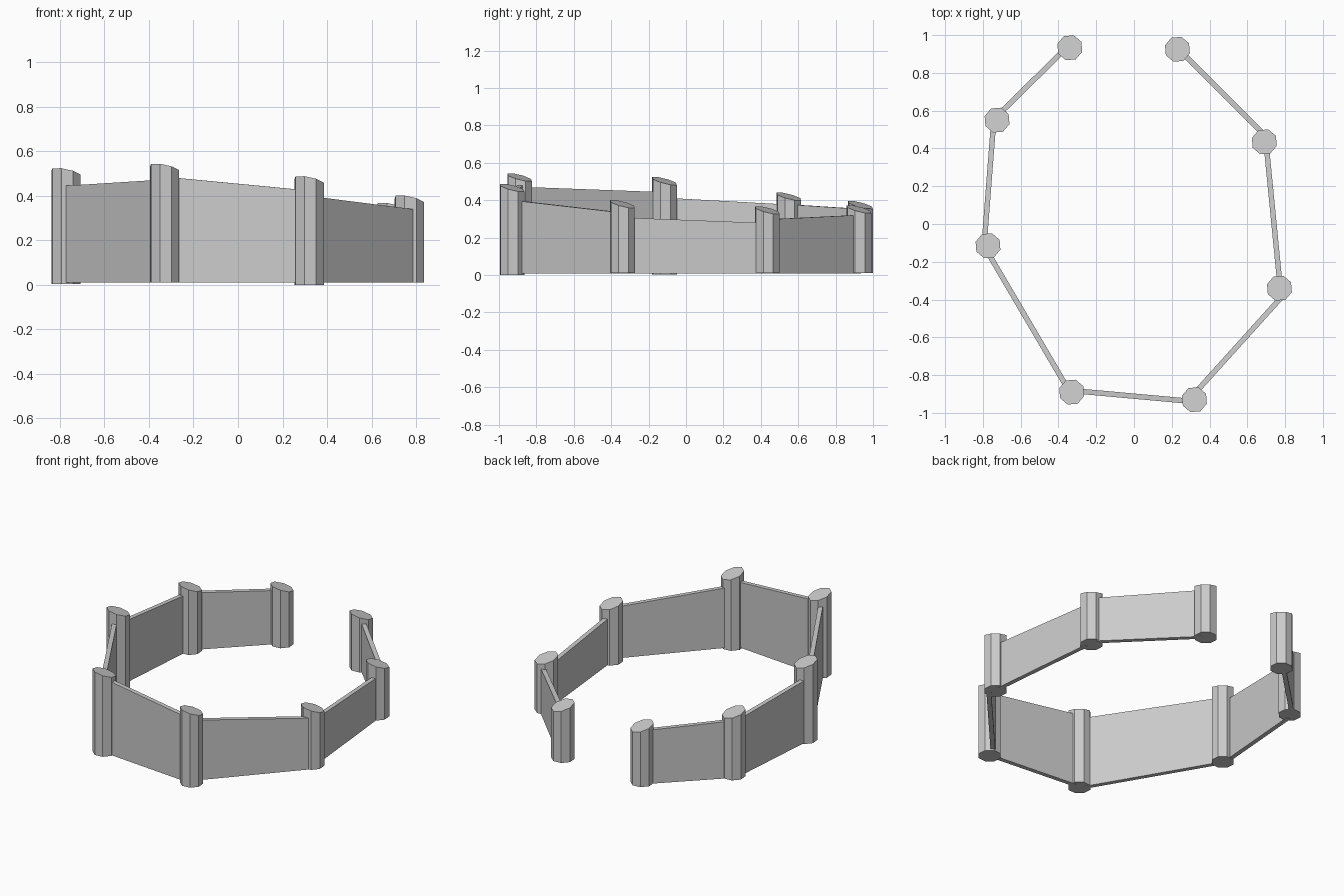
import bpy
import bmesh
import math
from mathutils import Vector

if "Cube" in bpy.data.objects:
    bpy.data.objects.remove(bpy.data.objects["Cube"])

RADIUS, SIDES, THICK = 0.069, 8, 0.028
SLOPE_X, SLOPE_Y = -0.20, -0.25          # tilt of the cut post tops

# posts: x, y, bottom, height at centre of top
POSTS = [
    (-0.34, 0.933, 0.01, 0.375), (-0.725, 0.55, 0.01, 0.42),
    (-0.773, -0.115, 0.003, 0.503), (-0.33, -0.89, 0.01, 0.523),
    (0.32, -0.93, 0.0, 0.467), (0.77, -0.34, 0.01, 0.38),
    (0.69, 0.435, 0.01, 0.347), (0.23, 0.925, 0.01, 0.352),
]
# wall panels: start x, y, top height; end x, y, top height
WALLS = [
    (-0.383, 0.908, 0.355, -0.70, 0.596, 0.375),
    (-0.747, 0.49, 0.38, -0.789, -0.053, 0.41),
    (-0.763, -0.169, 0.445, -0.367, -0.844, 0.47),
    (-0.272, -0.887, 0.48, 0.25, -0.934, 0.43),
    (0.34, -0.876, 0.395, 0.773, -0.396, 0.34),
    (0.768, -0.274, 0.305, 0.704, 0.38, 0.28),
    (0.678, 0.485, 0.30, 0.266, 0.897, 0.32),
]


def prism(name, outline, bottom, top_height):
    """Closed prism over an outline, with a height function for its top."""
    bm = bmesh.new()
    low = [bm.verts.new((x, y, bottom)) for x, y in outline]
    high = [bm.verts.new((x, y, top_height(x, y))) for x, y in outline]
    bm.faces.new(low[::-1])
    bm.faces.new(high)
    n = len(outline)
    for i in range(n):
        j = (i + 1) % n
        bm.faces.new((low[i], low[j], high[j], high[i]))
    bmesh.ops.recalc_face_normals(bm, faces=bm.faces)
    mesh = bpy.data.meshes.new(name)
    bm.to_mesh(mesh)
    bm.free()
    ob = bpy.data.objects.new(name, mesh)
    bpy.context.collection.objects.link(ob)
    return ob


# Octagonal posts with slanted tops
for i, (cx, cy, bottom, top) in enumerate(POSTS):
    ring = [(cx + RADIUS * math.cos(math.tau * (k + 0.5) / SIDES + 0.08),
             cy + RADIUS * math.sin(math.tau * (k + 0.5) / SIDES + 0.08))
            for k in range(SIDES)]
    prism(f"post_{i + 1}", ring, bottom,
          lambda x, y: top + SLOPE_X * (x - cx) + SLOPE_Y * (y - cy))

# Thin wall panels between posts, leaving the back gap open
for i, (x0, y0, z0, x1, y1, z1) in enumerate(WALLS):
    a, b = Vector((x0, y0)), Vector((x1, y1))
    length = (b - a).length
    d = (b - a).normalized()
    side = Vector((-d.y, d.x)) * THICK / 2
    a2, b2 = a - d * 0.025, b + d * 0.025
    outline = [tuple(p) for p in (a2 - side, b2 - side, b2 + side, a2 + side)]
    prism(f"wall_panel_{i + 1}", outline, 0.009,
          lambda x, y: z0 + (z1 - z0) * (Vector((x, y)) - a).dot(d) / length)
